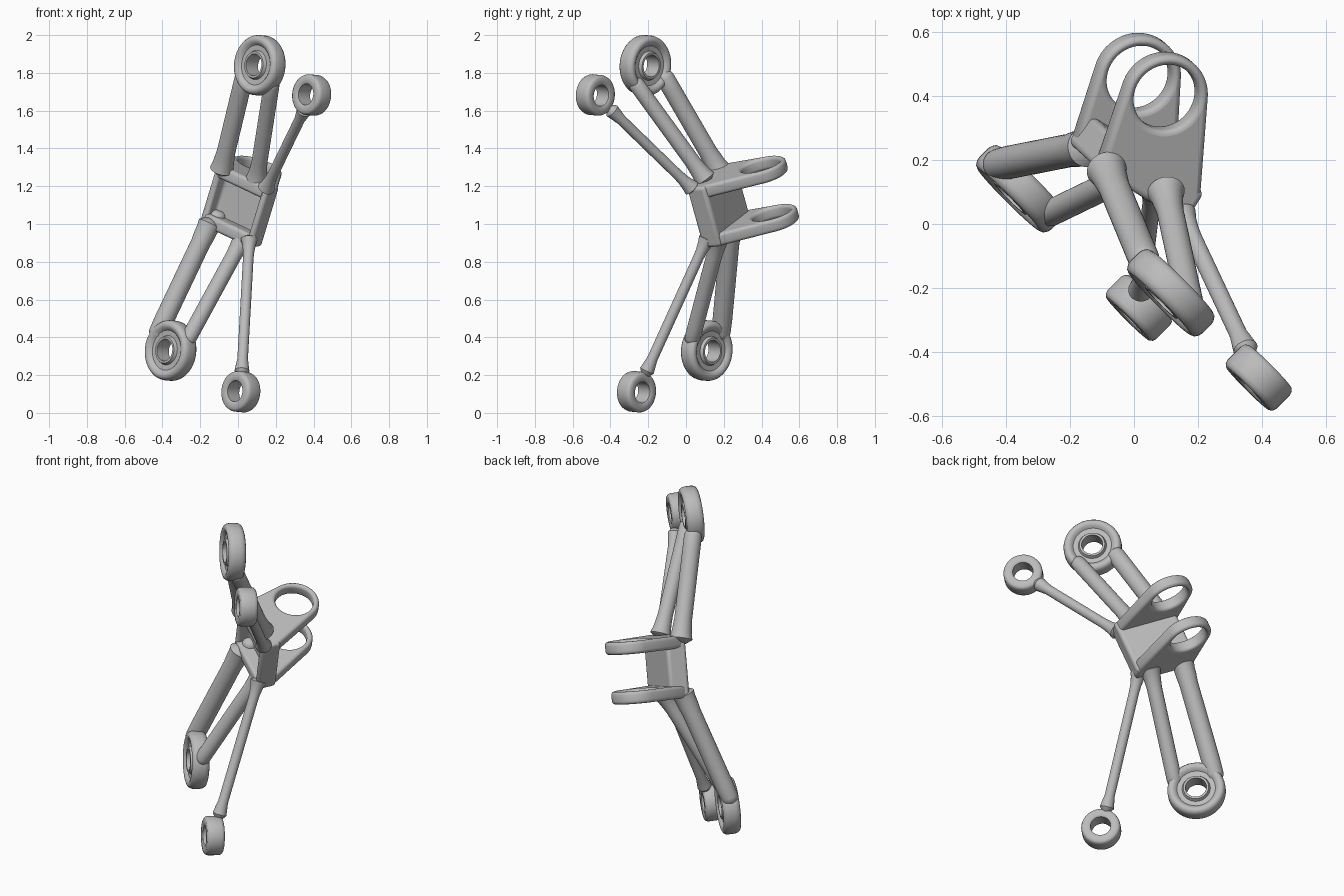
import bpy, bmesh, math
from mathutils import Vector, Matrix
from mathutils.geometry import convex_hull_2d

cube = bpy.data.objects.get("Cube")
if cube:
    bpy.data.objects.remove(cube, do_unlink=True)

grey = bpy.data.materials.new("cast_grey")
grey.use_nodes = True
grey.diffuse_color = (0.5, 0.5, 0.5, 1)
grey.node_tree.nodes["Principled BSDF"].inputs["Base Color"].default_value = (0.5, 0.5, 0.5, 1)


def finish(ob, angle=40):
    """Give the part its material and smooth shading with sharp edges kept."""
    ob.data.materials.append(grey)
    bpy.ops.object.select_all(action='DESELECT')
    ob.select_set(True)
    bpy.context.view_layer.objects.active = ob
    bpy.ops.object.shade_smooth_by_angle(angle=math.radians(angle))
    return ob


def add_object(name, data, matrix):
    ob = bpy.data.objects.new(name, data)
    ob.matrix_world = matrix
    bpy.context.collection.objects.link(ob)
    return ob


def lathe(name, profile, origin, axis, closed, sides=48):
    """Spin (radius, height) points around an axis."""
    bm = bmesh.new()
    rings = []
    for r, h in profile:
        rings.append([bm.verts.new((r * math.cos(a), r * math.sin(a), h))
                      for a in (2 * math.pi * i / sides for i in range(sides))])
    pairs = list(zip(rings, rings[1:]))
    if closed:
        pairs.append((rings[-1], rings[0]))
    else:
        bm.faces.new(rings[0])
        bm.faces.new(rings[-1])
    for a, b in pairs:
        for i in range(sides):
            j = (i + 1) % sides
            bm.faces.new((a[i], a[j], b[j], b[i]))
    bmesh.ops.recalc_face_normals(bm, faces=bm.faces)
    mesh = bpy.data.meshes.new(name)
    bm.to_mesh(mesh)
    bm.free()
    turn = Vector(axis).to_track_quat('Z', 'Y').to_matrix().to_4x4()
    return finish(add_object(name, mesh, Matrix.Translation(origin) @ turn))


def rod(name, start, end, r, flare=1.5, tip=1.15):
    """Round strut that flares into the body and blends into its eye."""
    start, end = Vector(start), Vector(end)
    d = end - start
    n = d.length
    profile = [(r * flare * 0.5, -r * 0.5), (r * flare, 0), (r * (1 + flare) / 2, 0.03),
               (r * 1.08, 0.07), (r, 0.11), (r, n - 0.09), (r * tip, n - 0.02),
               (r * 0.9, n), (r * 0.5, n + r * 0.4)]
    return lathe(name, profile, start, d, False, 32)


# Eyes at the ends of the struts
AXIS = (0.7, 0.7, -0.07)
half = [(0.160, 0.018), (0.157, 0.032), (0.149, 0.044), (0.137, 0.049), (0.125, 0.047),
        (0.115, 0.040), (0.106, 0.030), (0.078, 0.028), (0.070, 0.045), (0.058, 0.045)]
big_eye = half + [(r, -h) for r, h in reversed(half)]
half = [(0.108, 0.030), (0.104, 0.042), (0.095, 0.049), (0.062, 0.049), (0.056, 0.044)]
small_eye = half + [(r, -h) for r, h in reversed(half)]
lathe("upper_large_eye", big_eye, (0.115, -0.215, 1.84), AXIS, True)
lathe("lower_large_eye", big_eye, (-0.357, 0.11, 0.33), AXIS, True)
lathe("upper_small_eye", small_eye, (0.39, -0.48, 1.683), AXIS, True)
lathe("lower_small_eye", small_eye, (0.015, -0.262, 0.112), AXIS, True)

# Struts
rod("upper_left_strut", (-0.085, 0.17, 1.29), (0.035, -0.12, 1.79), 0.049, 1.3, 1)
rod("upper_right_strut", (0.10, 0.10, 1.24), (0.18, -0.27, 1.75), 0.042, 1.4, 1)
rod("lower_left_strut", (-0.15, 0.24, 1.0), (-0.43, 0.185, 0.41), 0.052, 1.2, 0.95)
rod("lower_right_strut", (0.03, 0.175, 0.93), (-0.27, 0.03, 0.38), 0.042, 1.4, 1)
rod("upper_thin_strut", (0.15, 0.03, 1.19), (0.355, -0.405, 1.612), 0.028, 1.6, 1.4)
rod("lower_thin_strut", (0.06, 0.11, 0.92), (0.02, -0.215, 0.205), 0.028, 1.6, 1.4)

# Body frame: u runs across, v runs down, w runs to the rear
u = Vector((0.275, -0.17, -0.13)).normalized()
v = Vector((-0.10, 0.09, -0.32)).normalized()
v = (v - u * v.dot(u)).normalized()
w = u.cross(v)
frame = Matrix.Translation((-0.115, 0.17, 1.32)) @ Matrix((u, v, w)).transposed().to_4x4()
WIDTH, HEIGHT, DEPTH, PLATE = 0.35, 0.345, 0.115, 0.07

# Body block with a recessed window in its front
bm = bmesh.new()
bmesh.ops.create_cube(bm, size=1)
for vert in bm.verts:
    vert.co = (Vector(vert.co) + Vector((0.5, 0.5, 0.5))) * Vector((WIDTH, HEIGHT, DEPTH))
front = min(bm.faces, key=lambda f: f.calc_center_median().z)
bmesh.ops.inset_region(bm, faces=[front], thickness=0.055)
pocket = bmesh.ops.extrude_discrete_faces(bm, faces=[front])["faces"][0]
for vert in pocket.verts:
    vert.co.z += 0.075
bmesh.ops.recalc_face_normals(bm, faces=bm.faces)
mesh = bpy.data.meshes.new("body_block")
bm.to_mesh(mesh)
bm.free()
body = finish(add_object("body_block", mesh, frame))
bevel = body.modifiers.new("round_edges", 'BEVEL')
bevel.width = 0.02
bevel.segments = 4


def flange(name, depth, reach):
    """Plate tapering from the body edge to a ring."""
    def circle(r):
        return [(0.066 + r * math.cos(a), reach + r * math.sin(a))
                for a in (2 * math.pi * i / 64 for i in range(64))]
    c = 0.03
    pts = circle(0.137) + [(0, c), (c, 0), (WIDTH - c, 0), (WIDTH, c), (WIDTH, 0.09), (0, 0.09)]
    outline = [pts[i] for i in convex_hull_2d([Vector(p) for p in pts])]
    curve = bpy.data.curves.new(name, 'CURVE')
    curve.dimensions = '2D'
    curve.fill_mode = 'BOTH'
    for loop in (outline, circle(0.105)):
        s = curve.splines.new('POLY')
        s.points.add(len(loop) - 1)
        for p, q in zip(s.points, loop):
            p.co = (q[0], q[1], 0, 1)
        s.use_cyclic_u = True
    curve.bevel_depth = 0.018
    curve.offset = -0.018
    curve.bevel_resolution = 3
    curve.extrude = PLATE / 2 - 0.018
    flat = Matrix((u, w, -v)).transposed().to_4x4()
    ob = add_object(name, curve, Matrix.Translation(frame @ Vector((0, depth, 0))) @ flat)
    bpy.ops.object.select_all(action='DESELECT')
    ob.select_set(True)
    bpy.context.view_layer.objects.active = ob
    bpy.ops.object.convert(target='MESH')
    return finish(bpy.context.view_layer.objects.active)


flange("upper_flange", PLATE / 2, 0.305)
flange("lower_flange", HEIGHT - PLATE / 2, 0.292)

# Rounded boss where the lower left strut passes through the flange
lathe("strut_boss", [(0.045, -0.03), (0.045, 0.03), (0.035, 0.05), (0.02, 0.058)],
      (-0.115, 0.275, 1.015), -v, False, 32)
